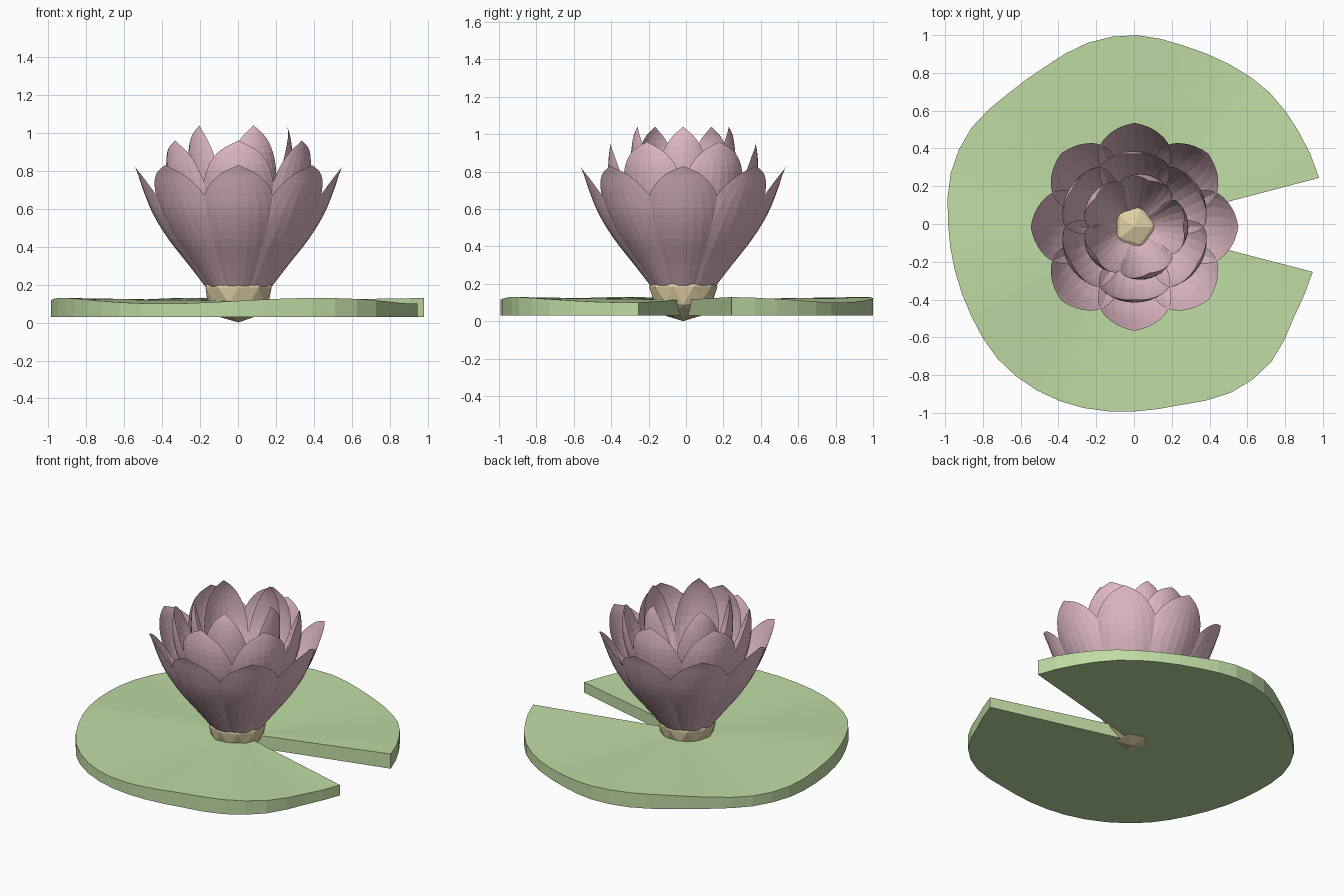
import bpy, bmesh
from math import sin, cos, radians
from mathutils import Matrix, Vector

if "Cube" in bpy.data.objects:
    bpy.data.objects.remove(bpy.data.objects["Cube"])


def material(name, rgb):
    mat = bpy.data.materials.new(name)
    mat.use_nodes = True
    mat.diffuse_color = (*rgb, 1)
    mat.node_tree.nodes["Principled BSDF"].inputs["Base Color"].default_value = (*rgb, 1)
    return mat


green = material("leaf green", (0.52, 0.71, 0.37))
pink = material("petal pink", (0.75, 0.49, 0.56))
yellow = material("pale yellow", (0.75, 0.63, 0.38))


def finish(name, bm, mat):
    mesh = bpy.data.meshes.new(name)
    bm.to_mesh(mesh)
    bm.free()
    mesh.materials.append(mat)
    obj = bpy.data.objects.new(name, mesh)
    bpy.context.collection.objects.link(obj)
    return obj


def smooth_path(points, steps):
    """Catmull-Rom curve through a short list of points."""
    pts = [Vector(p) for p in points]
    pts = [2 * pts[0] - pts[1]] + pts + [2 * pts[-1] - pts[-2]]
    path = []
    for a, b, c, d in zip(pts, pts[1:], pts[2:], pts[3:]):
        for i in range(steps):
            t = i / steps
            path.append(b + (c - a) * t / 2 + (a - 2.5 * b + 2 * c - d / 2) * t**2
                        + (1.5 * (b - c) + (d - a) / 2) * t**3)
    return path + [pts[-2]]


# Lily pad: a fan with a notch on the left and a wavy rim
rim_radii = [1.01, 1.0, 1.0, .985, .98, 1.0, .99, .957, .96, 1.0, 1.007, .985,
             .98, .99, 1.015, 1.02, 1.01, .993, .99, 1.03, 1.03, .98, .98]
start, end = radians(14), radians(345)
rim = smooth_path([(r, start + (end - start) * i / (len(rim_radii) - 1))
                   for i, r in enumerate(rim_radii)], 2)
bottom = 0.03
bm = bmesh.new()
hub_top = bm.verts.new((0.01, -0.01, 0.115))
hub_low = bm.verts.new((0.01, -0.01, bottom))
tops, lows = [], []
for r, a in rim:
    x, y = r * cos(a), r * sin(a)
    tops.append(bm.verts.new((x, y, 0.115 + 0.015 * cos(3.8 * (a - radians(10))))))
    lows.append(bm.verts.new((x, y, bottom)))
for i in range(len(rim) - 1):
    bm.faces.new((hub_top, tops[i], tops[i + 1]))
    bm.faces.new((hub_low, lows[i + 1], lows[i]))
    bm.faces.new((tops[i], lows[i], lows[i + 1], tops[i + 1]))
bm.faces.new((hub_top, hub_low, lows[0], tops[0]))
bm.faces.new((hub_low, hub_top, tops[-1], lows[-1]))
finish("lily_pad", bm, green)

# Flower heart
centre = Vector((0.003, -0.015, 0))
bm = bmesh.new()
bmesh.ops.create_icosphere(bm, subdivisions=2, radius=0.183)
bmesh.ops.translate(bm, verts=bm.verts, vec=centre + Vector((0, 0, 0.184)))
finish("flower_heart", bm, yellow)


# Petals: cupped sheets swept along a (radius, height, half width) profile
def petal_ring(name, count, phase, profile, cup, columns=8):
    rows = smooth_path(profile, 3)
    for k in range(count):
        bm = bmesh.new()
        grid = []
        for r, z, w in rows:
            bend = max(cup * r, w / 1.3)
            line = []
            for j in range(columns + 1):
                phi = (2 * j / columns - 1) * w / bend
                line.append(bm.verts.new((r - bend * (1 - cos(phi)), bend * sin(phi), z)))
            grid.append(line)
        for lo, hi in zip(grid, grid[1:]):
            for j in range(columns):
                bm.faces.new((lo[j], lo[j + 1], hi[j + 1], hi[j]))
        bmesh.ops.remove_doubles(bm, verts=bm.verts, dist=0.0005)
        turn = Matrix.Rotation(radians(phase + 360 * k / count), 4, "Z")
        bm.transform(Matrix.Translation(centre) @ turn)
        finish(f"{name}_{k + 1}", bm, pink)


petal_ring("outer_petal", 8, 0, [(.175, .19, .1), (.26, .3, .15), (.37, .44, .2),
           (.45, .57, .215), (.5, .69, .185), (.53, .78, .105), (.55, .83, 0)], .62)
petal_ring("middle_petal", 6, 30, [(.12, .25, .08), (.22, .37, .15), (.31, .5, .2),
           (.375, .66, .215), (.4, .8, .185), (.396, .9, .11), (.385, .96, 0)], .65)
petal_ring("inner_petal", 5, 0, [(.08, .3, .05), (.16, .42, .1), (.23, .57, .15),
           (.275, .72, .165), (.285, .86, .135), (.275, .97, .075), (.255, 1.04, 0)], .65)
